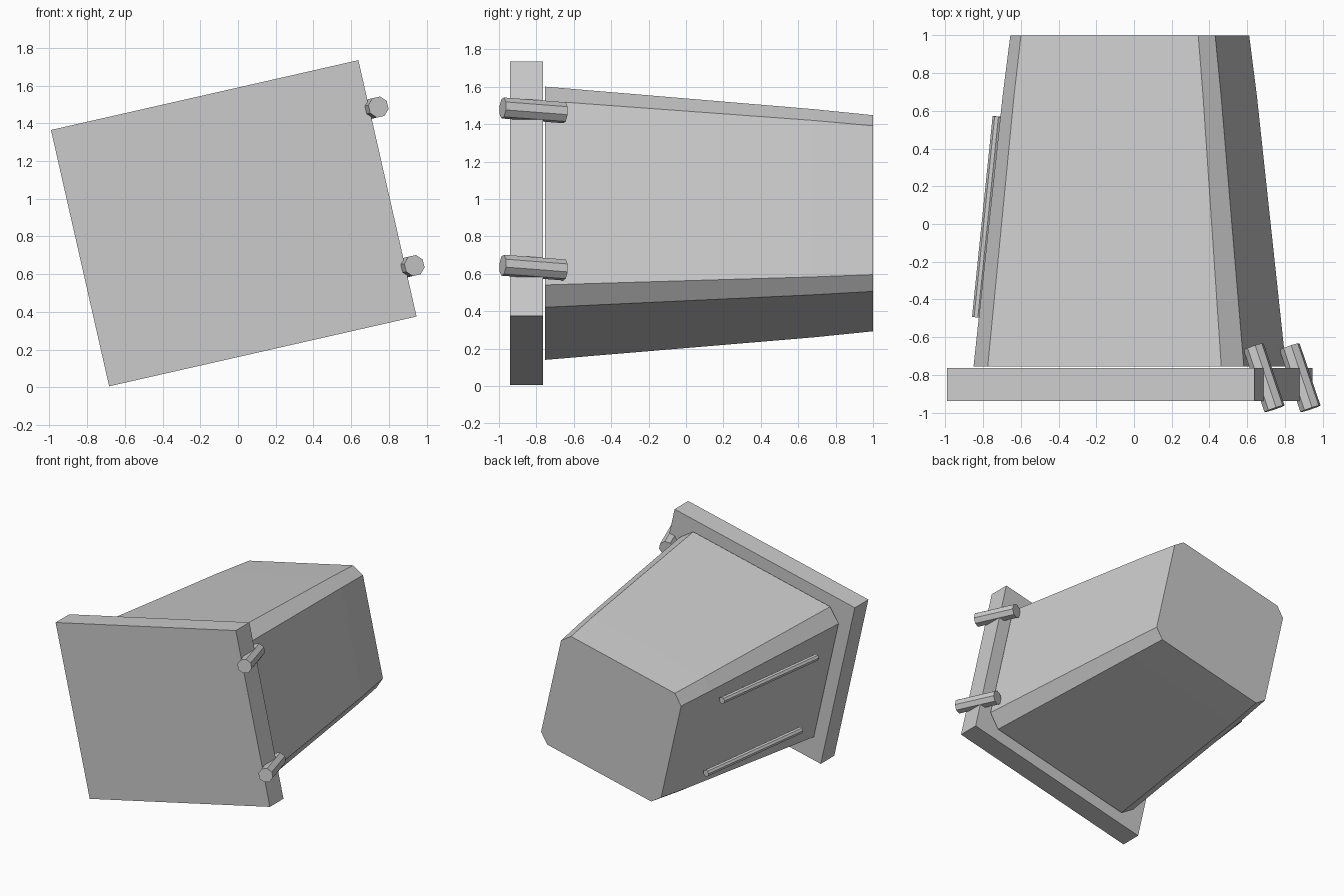
import bpy, bmesh, math
from mathutils import Matrix, Vector

if "Cube" in bpy.data.objects:
    bpy.data.objects.remove(bpy.data.objects["Cube"])

# Everything is built upright around the origin, then rolled about y
ROLL = Matrix.Translation((-0.0225, 0, 0.87)) @ Matrix.Rotation(math.radians(-12.79), 4, 'Y')


def finish(name, bm):
    bmesh.ops.transform(bm, matrix=ROLL, verts=bm.verts)
    bmesh.ops.recalc_face_normals(bm, faces=bm.faces)
    me = bpy.data.meshes.new(name)
    bm.to_mesh(me)
    bm.free()
    ob = bpy.data.objects.new(name, me)
    bpy.context.collection.objects.link(ob)
    return ob


def loft(name, sections):
    """Rectangular sections with cut corners: (y, half width, half height, cut)."""
    bm = bmesh.new()
    rings = []
    for y, a, b, c in sections:
        pts = [(a, c - b), (a, b - c), (a - c, b), (c - a, b),
               (-a, b - c), (-a, c - b), (c - a, -b), (a - c, -b)]
        rings.append([bm.verts.new((x, y, z)) for x, z in pts])
    for r, s in zip(rings, rings[1:]):
        for i in range(8):
            j = (i + 1) % 8
            bm.faces.new((r[i], r[j], s[j], s[i]))
    bm.faces.new(rings[0])
    bm.faces.new(rings[-1])
    return finish(name, bm)


def rod(name, start, end, radius):
    start, end = Vector(start), Vector(end)
    d = end - start
    m = (Matrix.Translation((start + end) / 2) @ d.to_track_quat('Z', 'Y').to_matrix().to_4x4()
         @ Matrix.Rotation(math.radians(22.5), 4, 'Z'))
    bm = bmesh.new()
    bmesh.ops.create_cone(bm, cap_ends=True, segments=8, radius1=radius,
                          radius2=radius, depth=d.length, matrix=m)
    return finish(name, bm)


# Tapered body with chamfered edges
loft("body", [(-0.755, 0.735, 0.605, 0.10),
              (0.68, 0.594, 0.509, 0.08),
              (1.0, 0.557, 0.483, 0.075)])

# Door plate
bm = bmesh.new()
bmesh.ops.create_cube(bm, size=1, matrix=Matrix.Translation((0, -0.8525, 0))
                      @ Matrix.Diagonal((1.672, 0.175, 1.394, 1)))
finish("door", bm)

# Hinge pins on the right, slim side rails on the left
for label, s in (("upper", 1), ("lower", -1)):
    rod(label + "_hinge", (0.885, -0.98, 0.431 * s), (0.771, -0.65, 0.431 * s), 0.057)
    rod(label + "_rail", (-0.757, -0.495, 0.325 * s), (-0.645, 0.57, 0.325 * s), 0.027)
